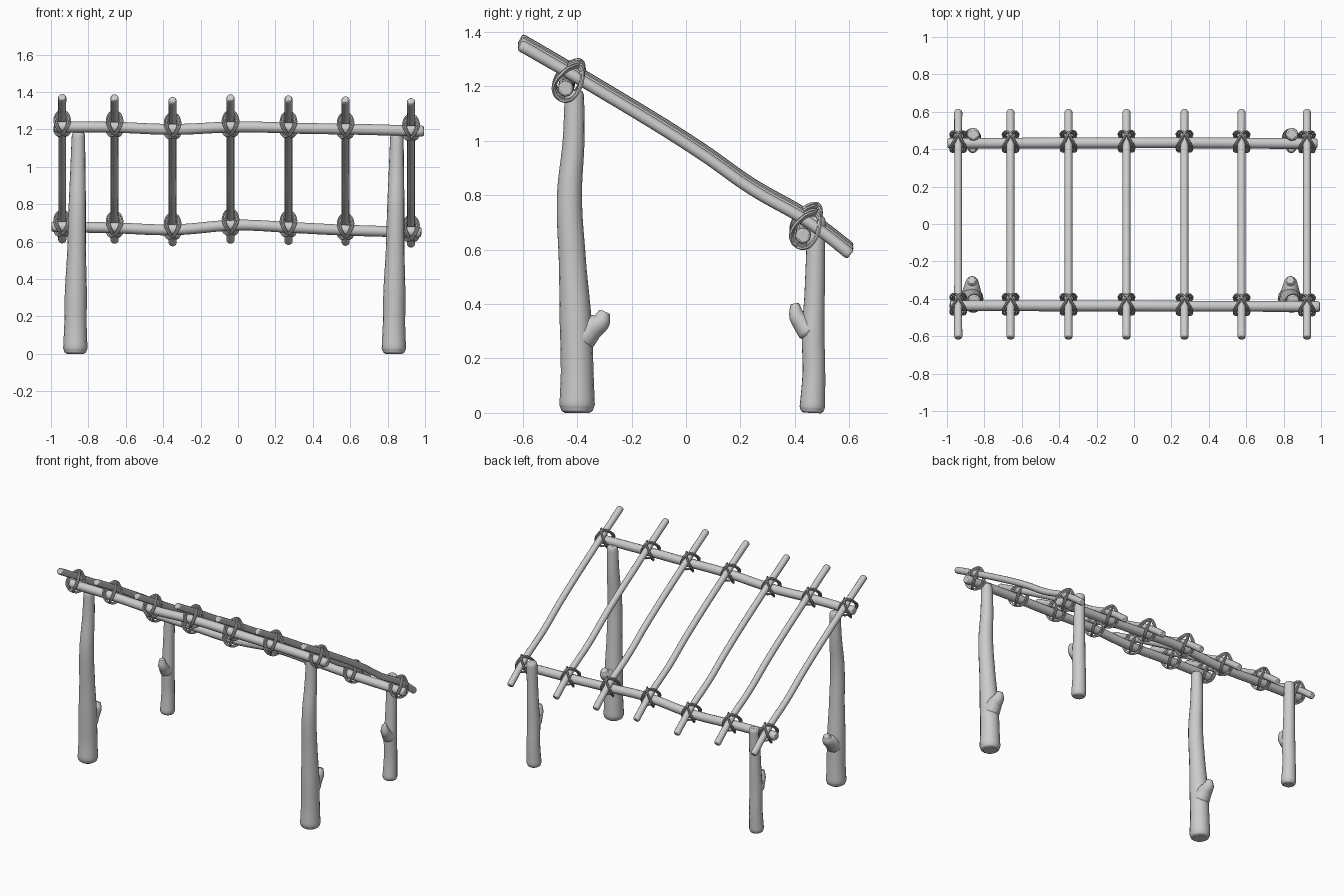
import bpy
from mathutils import Vector

if "Cube" in bpy.data.objects:
    bpy.data.objects.remove(bpy.data.objects["Cube"])


def tube(name, pts, radii, sides=3, closed=False, res=6):
    """Round tube through the points with a radius at each, turned into a mesh."""
    cu = bpy.data.curves.new(name, 'CURVE')
    cu.dimensions = '3D'
    cu.bevel_depth = 1.0
    cu.bevel_resolution = sides
    cu.resolution_u = res
    cu.use_fill_caps = not closed
    sp = cu.splines.new('BEZIER')
    sp.bezier_points.add(len(pts) - 1)
    for bp, p, r in zip(sp.bezier_points, pts, radii):
        bp.co = p
        bp.radius = r
        bp.handle_left_type = bp.handle_right_type = 'AUTO'
    sp.use_cyclic_u = closed
    ob = bpy.data.objects.new(name, cu)
    bpy.context.collection.objects.link(ob)
    bpy.ops.object.select_all(action='DESELECT')
    bpy.context.view_layer.objects.active = ob
    ob.select_set(True)
    bpy.ops.object.convert(target='MESH')
    bpy.ops.object.shade_smooth_by_angle(angle=0.9)
    return bpy.context.object


def stick(name, pts, radii, sides=4):
    """Tube with softly rounded ends."""
    pts = [Vector(p) for p in pts]
    radii = list(radii)
    a, b, ra, rb = pts[0], pts[-1], radii[0], radii[-1]
    da, db = (pts[1] - a).normalized(), (pts[-2] - b).normalized()
    pts = [a, a + da * ra * .12, a + da * ra * .45] + pts[1:-1] + \
          [b + db * rb * .45, b + db * rb * .12, b]
    radii = [ra * .7, ra * .88, ra] + radii[1:-1] + [rb, rb * .88, rb * .7]
    return tube(name, pts, radii, sides)


# Posts: tall front pair and short back pair, each with a branch stub
front = [(-.87, -.40, 0), (-.869, -.40, .15), (-.867, -.405, .33), (-.863, -.417, .55),
         (-.859, -.428, .8), (-.856, -.413, 1.0), (-.853, -.41, 1.185)]
front_r = [.065, .060, .059, .050, .046, .040, .035]
back = [(-.865, .463, 0), (-.864, .470, .15), (-.863, .467, .3), (-.862, .472, .42),
        (-.86, .476, .58), (-.858, .48, .722)]
back_r = [.047, .042, .042, .038, .035, .034]
front_stub = [(-.868, -.40, .26), (-.867, -.35, .31), (-.866, -.313, .337), (-.866, -.298, .372)]
back_stub = [(-.864, .46, .29), (-.863, .425, .33), (-.862, .408, .355), (-.862, .399, .402)]
for side, dx in (("left", 0), ("right", 1.703)):
    move = lambda pts: [(x + dx, y, z) for x, y, z in pts]
    stick("front_post_" + side, move(front), front_r, 6)
    stick("back_post_" + side, move(back), back_r, 6)
    stick("front_branch_stub_" + side, move(front_stub), [.055, .047, .036, .024])
    stick("back_branch_stub_" + side, move(back_stub), [.042, .034, .029, .018])

# Long rails
front_rail = [(-.985, -.437, 1.213), (-.66, -.437, 1.211), (-.35, -.438, 1.20), (0, -.438, 1.213),
              (.35, -.44, 1.205), (.65, -.44, 1.20), (.995, -.442, 1.19)]
back_rail = [(-.998, .432, .680), (-.66, .432, .673), (-.35, .433, .663), (0, .434, .688),
             (.27, .434, .676), (.6, .432, .660), (.98, .430, .650)]
stick("front_rail", front_rail, [.029] * 7)
stick("back_rail", back_rail, [.029] * 7)


def height_on(rail, x):
    for a, b in zip(rail, rail[1:]):
        if x <= b[0]:
            t = (x - a[0]) / (b[0] - a[0])
            return Vector(a).lerp(Vector(b), t)
    return Vector(rail[-1])


# Sloping slats, lashed to both rails with crossed rope loops
profile = [(-.61, 1.364), (-.316, 1.193), (.05, .967), (.243, .832), (.45, .712), (.605, .594)]
along, up = Vector((0, .85, -.53)), Vector((0, .53, .85))
loop = [(0, .088, 0), (.024, .07, .5), (.038, .035, .95), (.042, 0, 1), (.03, -.03, .6),
        (0, -.042, 0),
        (-.03, -.03, -.6), (-.042, 0, -1), (-.038, .035, -.95), (-.024, .07, -.5)]
slats = [(-.94, .01), (-.66, .008), (-.35, -.006), (-.04, .008), (.27, .002),
         (.575, -.003), (.925, -.012)]
for i, (x, dz) in enumerate(slats):
    stick(f"slat_{i + 1}", [(x, y, z + dz) for y, z in profile], [.022, .021, .021, .021, .021, .022])
    for end, rail in (("front", front_rail), ("back", back_rail)):
        c = height_on(rail, x)
        for k, (s, w, g) in enumerate(((1, .028, 1), (-1, .028, 1), (1, .04, 1.1), (-1, .04, 1.1))):
            pts = [c + along * u * g + up * h * g + Vector((s * w * t, 0, 0)) for u, h, t in loop]
            tube(f"rope_{end}_{i + 1}_{k + 1}", pts, [.006] * len(pts), 1, True, 4)
